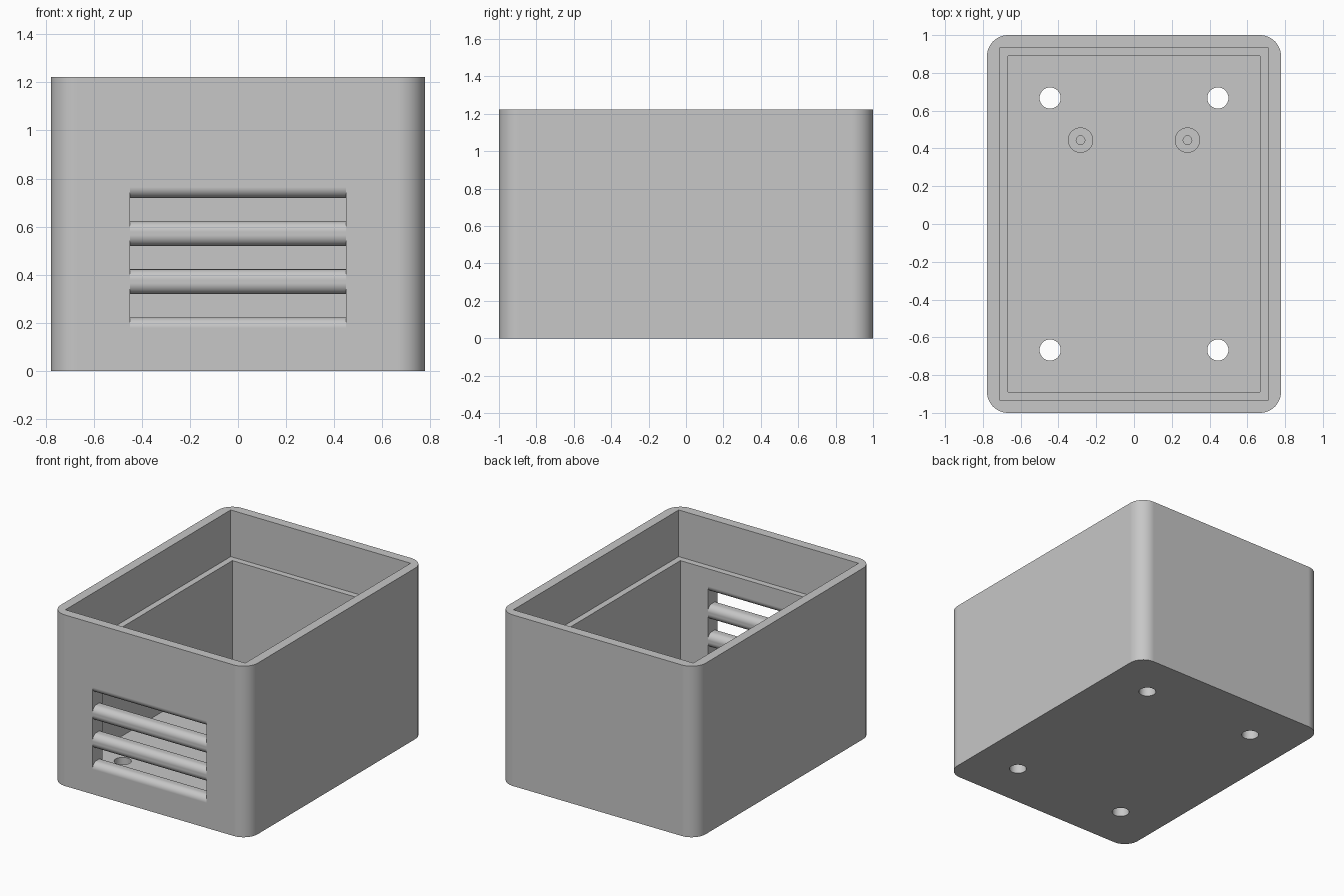
import bpy, bmesh
from math import sin, cos, pi
from mathutils import Matrix, Vector

if "Cube" in bpy.data.objects:
    bpy.data.objects.remove(bpy.data.objects["Cube"])

mat = bpy.data.materials.new("light grey plastic")
mat.use_nodes = True
grey = (0.57, 0.57, 0.57, 1)
mat.diffuse_color = grey
mat.node_tree.nodes["Principled BSDF"].inputs["Base Color"].default_value = grey

HX, HY, HEIGHT = 0.778, 1.0, 1.222      # outer half sizes and height
CORNER, FLOOR, LEDGE = 0.111, 0.111, 0.889
WALL_IN = 0.889                         # inner face of the lower front wall


def prism(name, points, direction):
    """Closed solid made by extruding a 3D outline along a vector."""
    bm = bmesh.new()
    face = bm.faces.new([bm.verts.new(p) for p in points])
    grown = bmesh.ops.extrude_face_region(bm, geom=[face])["geom"]
    verts = [g for g in grown if isinstance(g, bmesh.types.BMVert)]
    bmesh.ops.translate(bm, verts=verts, vec=Vector(direction))
    bmesh.ops.recalc_face_normals(bm, faces=bm.faces)
    mesh = bpy.data.meshes.new(name)
    bm.to_mesh(mesh)
    bm.free()
    obj = bpy.data.objects.new(name, mesh)
    bpy.context.collection.objects.link(obj)
    mesh.materials.append(mat)
    return obj


def box(name, hx, hy, z0, z1):
    outline = [(-hx, -hy, z0), (hx, -hy, z0), (hx, hy, z0), (-hx, hy, z0)]
    return prism(name, outline, (0, 0, z1 - z0))


def cylinder(name, x, y, r, z0, z1, sides=32):
    ring = [2 * pi * i / sides for i in range(sides)]
    return prism(name, [(x + r * cos(a), y + r * sin(a), z0) for a in ring],
                 (0, 0, z1 - z0))


def activate(obj):
    bpy.ops.object.select_all(action='DESELECT')
    bpy.context.view_layer.objects.active = obj
    obj.select_set(True)


def cut(obj, cutter):
    cutter.hide_render = True
    mod = obj.modifiers.new("cut", 'BOOLEAN')
    mod.operation, mod.solver, mod.object = 'DIFFERENCE', 'EXACT', cutter
    activate(obj)
    bpy.ops.object.modifier_apply(modifier=mod.name)
    bpy.data.objects.remove(cutter)


def finish(obj):
    activate(obj)
    bpy.ops.object.shade_smooth_by_angle(angle=0.6)
    mod = obj.modifiers.new("even shading", 'WEIGHTED_NORMAL')
    mod.keep_sharp = True


# Outer body with rounded vertical corners
outline = []
for quarter, (sx, sy) in enumerate([(1, 1), (-1, 1), (-1, -1), (1, -1)]):
    for i in range(13):
        a = (quarter + i / 12) * pi / 2
        outline.append((sx * (HX - CORNER) + CORNER * cos(a),
                        sy * (HY - CORNER) + CORNER * sin(a), 0))
body = prism("enclosure_body", outline, (0, 0, HEIGHT))

# Main cavity and the wider lid recess above the ledge
cut(body, box("cavity", 0.667, WALL_IN, FLOOR, HEIGHT + 0.1))
cut(body, box("lid_recess", 0.711, 0.933, LEDGE, HEIGHT + 0.1))

# Mounting holes through the floor
for x in (-0.444, 0.444):
    for y in (-0.667, 0.667):
        cut(body, cylinder("mounting_hole", x, y, 0.056, -0.1, FLOOR + 0.1))

# Vent slots with rounded lips, leaving round slats between them
HALF, LIP, STEPS = 0.048, 0.045, 10
arc = [i / STEPS * pi / 2 for i in range(STEPS + 1)]
lip = [(-HY - 0.1, HALF + LIP)]
lip += [(-HY + LIP - LIP * cos(a), HALF + LIP - LIP * sin(a)) for a in arc]
lip += [(-WALL_IN - LIP + LIP * sin(a), HALF + LIP - LIP * cos(a)) for a in arc]
lip += [(-WALL_IN + 0.1, HALF + LIP)]
section = lip + [(y, -z) for y, z in reversed(lip)]
for k in range(3):
    mid = 0.271 + 0.2 * k
    slot = prism("vent_slot", [(-0.45, y, mid + z) for y, z in section], (0.9, 0, 0))
    cut(body, slot)
finish(body)

# Hollow screw posts on the floor
for side, x in (("right", -0.283), ("left", 0.283)):
    post = cylinder(side + "_screw_post", x, 0.444, 0.067, FLOOR, 0.2)
    cut(post, cylinder("bore", x, 0.444, 0.023, FLOOR + 0.005, 0.3, 20))
    finish(post)
